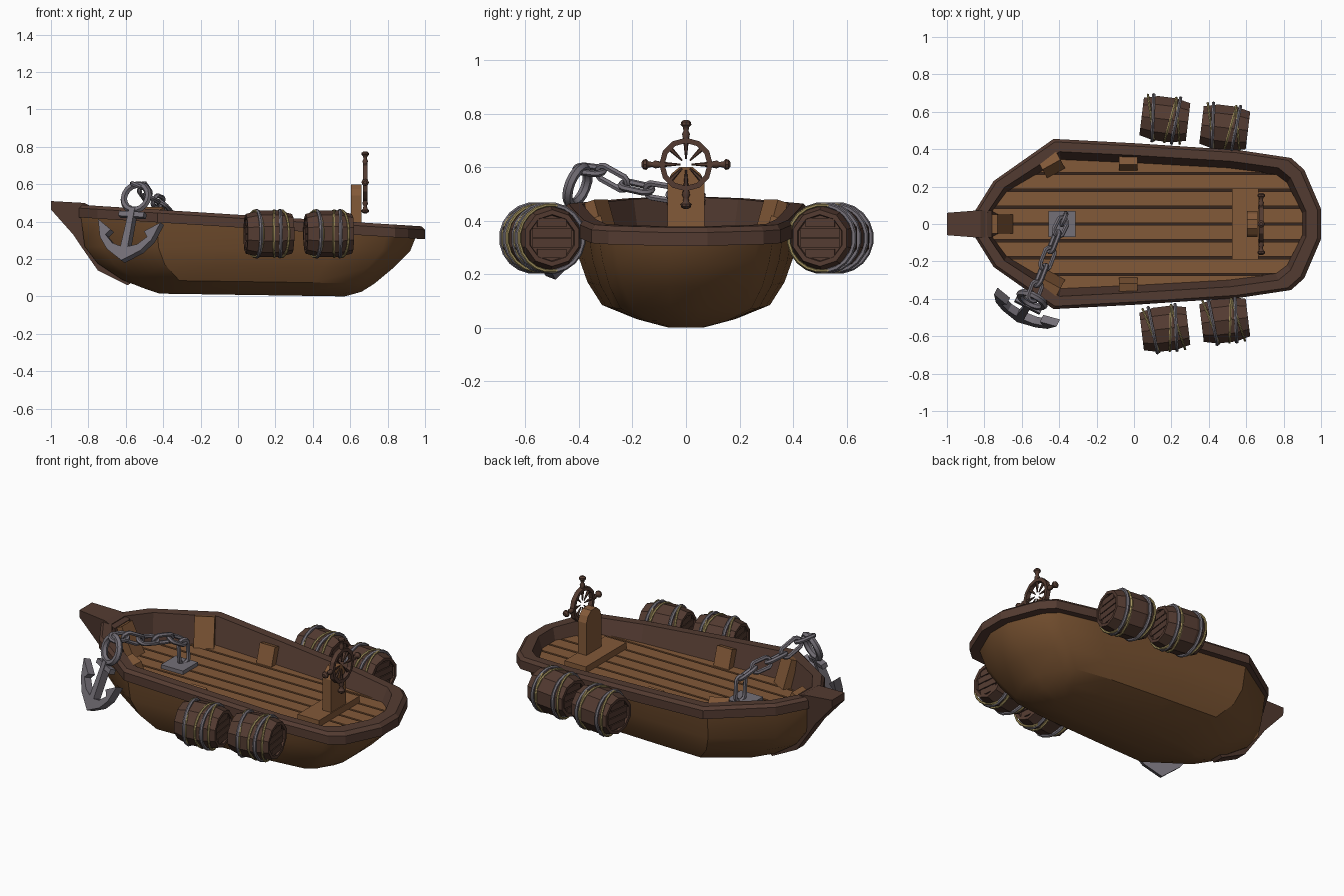
import bpy, bmesh, math
from mathutils import Vector, Matrix, Euler

if "Cube" in bpy.data.objects:
    bpy.data.objects.remove(bpy.data.objects["Cube"])


def material(name, rgb):
    m = bpy.data.materials.new(name)
    m.diffuse_color = (*rgb, 1)
    m.use_nodes = True
    m.node_tree.nodes["Principled BSDF"].inputs["Base Color"].default_value = m.diffuse_color
    return m


HULL = material("hull_wood", (0.174, 0.078, 0.028))
DECK = material("deck_wood", (0.225, 0.100, 0.040))
DARK = material("dark_wood", (0.088, 0.044, 0.031))
SHADE = material("gap_wood", (0.035, 0.018, 0.012))
IRON = material("iron", (0.175, 0.160, 0.185))
ROPE = material("rope", (0.36, 0.28, 0.11))


def finish(name, bm, mat, matrix=None, smooth=None):
    bmesh.ops.recalc_face_normals(bm, faces=bm.faces)
    if matrix:
        bm.transform(matrix)
    me = bpy.data.meshes.new(name)
    bm.to_mesh(me)
    bm.free()
    me.materials.append(mat)
    ob = bpy.data.objects.new(name, me)
    bpy.context.collection.objects.link(ob)
    if smooth:
        bpy.ops.object.select_all(action='DESELECT')
        ob.select_set(True)
        bpy.context.view_layer.objects.active = ob
        bpy.ops.object.shade_smooth_by_angle(angle=math.radians(smooth))
    return ob


def loft(name, rings, mat, caps=(True, True), matrix=None, smooth=None, closed=False):
    bm = bmesh.new()
    vs = [[bm.verts.new(p) for p in r] for r in rings]
    n = len(vs[0])
    pairs = list(zip(vs, vs[1:])) + ([(vs[-1], vs[0])] if closed else [])
    for a, b in pairs:
        for i in range(n):
            bm.faces.new((a[i], a[(i + 1) % n], b[(i + 1) % n], b[i]))
    if caps[0] and not closed:
        bm.faces.new(vs[0])
    if caps[1] and not closed:
        bm.faces.new(vs[-1])
    return finish(name, bm, mat, matrix, smooth)


def box(name, size, loc, mat, rot=(0, 0, 0), parent=Matrix()):
    bm = bmesh.new()
    bmesh.ops.create_cube(bm, size=1)
    m = Matrix.LocRotScale(Vector(loc), Euler(rot), Vector(size))
    return finish(name, bm, mat, parent @ m)


def circle(r, n, x=0.0, phase=0.0):
    return [(x, r * math.cos(phase + math.tau * i / n), r * math.sin(phase + math.tau * i / n))
            for i in range(n)]


def torus(name, R, r, mat, matrix, n=20, k=6, stretch=0.0):
    # ring around local z, optionally stretched along x into a chain link
    rings = []
    for i in range(n):
        a = math.tau * (i + 0.5) / n
        s = math.copysign(stretch, math.cos(a))
        rings.append([((R + r * math.cos(b)) * math.cos(a) + s,
                       (R + r * math.cos(b)) * math.sin(a), r * math.sin(b))
                      for b in (math.tau * j / k for j in range(k))])
    return loft(name, rings, mat, matrix=matrix, smooth=50, closed=True)


# Boat plan outline, rescaled for every level of hull, rim and deck
PLAN = [(-.85, .07), (-.75, .23), (-.43, .455), (0, .432), (.56, .395), (.84, .353), (.91, .29), (1, .08)]


def rim_z(x):
    return .437 - .063 * x


def level(x0, x1, w, z):
    half = [(x0 + (x + .85) / 1.85 * (x1 - x0), y * w) for x, y in PLAN]
    loop = half + [(x, -y) for x, y in reversed(half)]
    return [(x, y, z(x)) for x, y in loop]


def low(z):
    return lambda x: z + .005 - .015 * x


hull = [level(-.84, .95, .92, lambda x: rim_z(x) - .06)]
for x0, x1, w, z in [(-.82, .92, .88, .25), (-.75, .83, .81, .16), (-.62, .73, .69, .075),
                     (-.50, .66, .44, .03), (-.42, .57, .20, .004)]:
    hull.append(level(x0, x1, w, low(z)))
loft("hull", hull, HULL, caps=(False, True), smooth=32)

FLOOR = .30
loft("rim_and_inner_wall", [
    level(-.82, .93, .90, lambda x: rim_z(x) - .068),
    level(-.85, 1, 1, lambda x: rim_z(x) - .068),
    level(-.85, 1, 1, lambda x: rim_z(x) - .018),
    level(-.835, .98, .965, rim_z),
    level(-.785, .92, .85, rim_z),
    level(-.77, .90, .75, lambda x: FLOOR)], DARK, caps=(False, True))

# Deck planks cut from the deck outline
for i in range(-4, 4):
    bm = bmesh.new()
    bm.faces.new([bm.verts.new(p) for p in level(-.77, .90, .76, lambda x: FLOOR + .012)])
    for y, s in ((i * .09 + .006, -1), (i * .09 + .084, 1)):
        bmesh.ops.bisect_plane(bm, geom=bm.verts[:] + bm.edges[:] + bm.faces[:],
                               plane_co=(0, y, 0), plane_no=(0, s, 0), clear_outer=True)
    if bm.faces:
        ext = bmesh.ops.extrude_face_region(bm, geom=bm.faces[:])["geom"]
        bmesh.ops.translate(bm, vec=(0, 0, -.012),
                            verts=[v for v in ext if isinstance(v, bmesh.types.BMVert)])
    finish("deck_plank", bm, DECK)
loft("plank_gaps", [level(-.768, .898, .748, lambda x: FLOOR + .002)], SHADE, caps=(True, False))

# Prow beam and stem, wider at the top
STEM = [(-1, .51), (-.82, .50), (-.76, .47), (-.70, .20), (-.56, .08), (-.59, .06),
        (-.75, .14), (-.83, .255), (-.88, .33), (-1, .465)]
loft("prow", [[(x, s * (.035 + .08 * max(0, z - .2) + (.015 if -.9 < x and z > .4 else 0)), z)
               for x, z in STEM] for s in (-1, 1)], DARK)

# Inner ribs leaning on the walls
box("bow_rib", (.05, .10, .19), (-.71, 0, .385), DECK, (0, -.45, 0))
for s in (-1, 1):
    box("front_rib", (.11, .05, .18), (-.44, s * .315, .385), DECK, (-s * .3, 0, s * .5))
    box("middle_rib", (.10, .05, .12), (-.03, s * .325, .355), DECK, (-s * .3, 0, 0))

# Steering stand
box("wheel_base", (.14, .38, .04), (.595, 0, .33), DECK)
ARCH = [(-.07, .31), (.07, .31), (.07, .54), (.055, .575), (.025, .60),
        (-.025, .60), (-.055, .575), (-.07, .54)]
loft("wheel_post", [[(x, y, z) for y, z in ARCH] for x in (.605, .66)], DECK)

# Steering wheel
C = Matrix.Translation((.68, 0, .61))
loft("wheel_ring", [circle(.10, 12, -.013), circle(.10, 12, .013),
                    circle(.08, 12, .013), circle(.08, 12, -.013)], DARK, matrix=C, closed=True)
for i in range(8):
    turn = C @ Matrix.Rotation(i * math.pi / 4, 4, 'X') @ Matrix.Rotation(-math.pi / 2, 4, 'Y')
    loft("wheel_spoke", [circle(.010, 6, .085), circle(.003, 6, .02)], DARK, matrix=turn)
    if i % 2 == 0:
        prof = [(.09, .010), (.115, .015), (.125, .009), (.14, .012), (.148, .020), (.158, .019), (.166, .009)]
        loft("wheel_handle", [circle(r, 8, x) for x, r in prof], DARK, matrix=turn, smooth=40)

# Barrels hung along both sides
for s in (-1, 1):
    for bx, by in ((.165, .56), (.485, .515)):
        B = Matrix.Translation((bx, s * by, .335)) @ Matrix.Rotation(-s * .12, 4, 'Z')
        prof = [(-.112, .085), (-.125, .088), (-.125, .106), (-.05, .125), (.05, .125),
                (.125, .106), (.125, .088), (.112, .085)]
        loft("barrel", [circle(r, 10, x, math.pi / 10) for x, r in prof], DARK, matrix=B)
        for e in (-1, 1):
            for k in range(4):
                w = .15 if k in (1, 2) else .11
                box("barrel_end_board", (.008, w, .034), (e * .116, 0, (k - 1.5) * .039), DARK, parent=B)
        for x, tilt, mat, r in ((-.065, .08, IRON, .010), (.06, -.08, IRON, .010),
                                (-.075, .25, ROPE, .007), (.07, .2, ROPE, .007), (.03, -.15, ROPE, .007)):
            T = (B @ Matrix.Translation((x, 0, 0)) @ Matrix.Rotation(tilt, 4, 'Z')
                 @ Matrix.Rotation(math.pi / 2, 4, 'Y'))
            torus("barrel_hoop" if mat is IRON else "barrel_rope", .124, r, mat, T)

# Anchor hanging over the bow side; local x = across, y = up the shank
up = Vector((.07, .10, .34)).normalized()
across = Vector((.90, -.44, 0))
across = (across - up * across.dot(up)).normalized()
A = Matrix((across, up, across.cross(up))).transposed().to_4x4()
A.translation = (-.545, -.405, .53)
HALF = [(.10, -.305), (.155, -.24), (.188, -.14), (.10, -.195), (.125, -.225),
        (.075, -.27), (.022, -.285), (.016, -.07)]
OUT = [(0, -.365)] + HALF + [(-x, y) for x, y in reversed(HALF)]
loft("anchor_body", [[(x, y, z) for x, y in OUT] for z in (-.022, .022)], IRON, matrix=A)
box("anchor_stock", (.15, .028, .035), (0, -.10, 0), IRON, parent=A)
torus("anchor_ring", .072, .019, IRON, A, n=16)

# Chain from the anchor ring down to the deck plate
box("chain_plate", (.145, .14, .022), (-.385, 0, .325), IRON)
PATH = [Vector(p) for p in ((-.545, -.40, .595), (-.515, -.32, .585), (-.48, -.23, .535), (-.445, -.14, .515),
                            (-.41, -.05, .50), (-.375, .02, .46), (-.375, .03, .34))]
for i, (a, b) in enumerate(zip(PATH, PATH[1:])):
    d = b - a
    L = Matrix.Translation((a + b) / 2) @ d.to_track_quat('X', 'Z').to_matrix().to_4x4()
    L = L @ Matrix.Rotation(math.pi / 2 * (i % 2) + .4, 4, 'X')
    torus("chain_link", .03, .0125, IRON, L, n=12, stretch=max(.02, d.length / 2 - .018))
